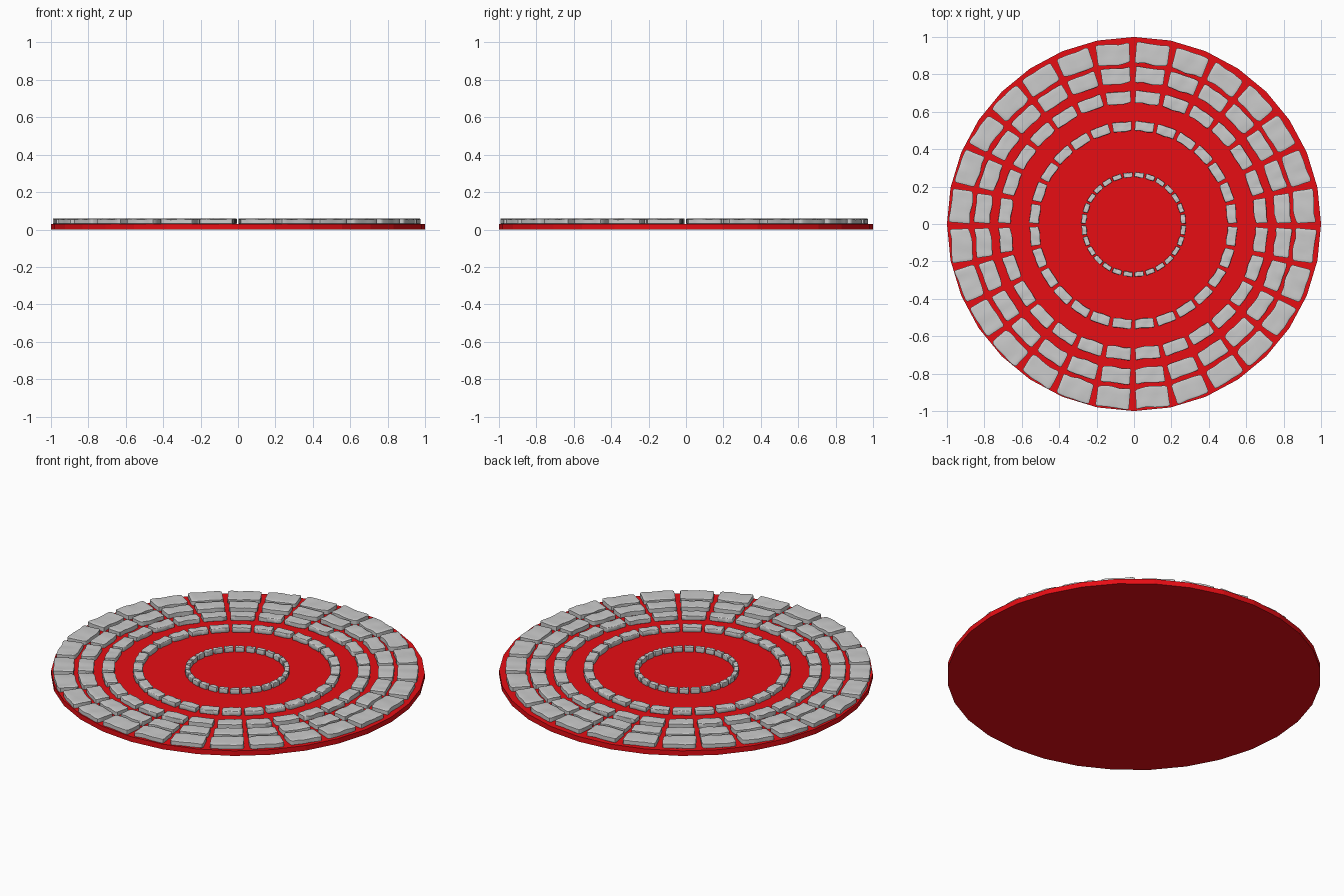
import bpy, bmesh, math
from mathutils import Vector, noise

if "Cube" in bpy.data.objects:
    bpy.data.objects.remove(bpy.data.objects["Cube"])

BASE_TOP = 0.03
COUNT = 28


def finish(bm, name):
    bmesh.ops.recalc_face_normals(bm, faces=bm.faces)
    mesh = bpy.data.meshes.new(name)
    bm.to_mesh(mesh)
    bm.free()
    ob = bpy.data.objects.new(name, mesh)
    bpy.context.collection.objects.link(ob)
    return ob


def add_stone(bm, angle, r_in, r_out, width, seed):
    """One worn block: rounded box with wavy sides, laid along the ring."""
    part = bmesh.new()
    bmesh.ops.create_cube(part, size=1.0)
    bmesh.ops.bevel(part, geom=part.edges[:], offset=0.09, segments=2,
                    profile=0.5, affect='EDGES')
    # slice across the length and depth so the outline can wobble
    for axis, cuts in ((0, 7), (1, 3)):
        for i in range(1, cuts):
            co, no = Vector((0, 0, 0)), Vector((0, 0, 0))
            co[axis], no[axis] = -0.41 + 0.82 * i / cuts, 1
            bmesh.ops.bisect_plane(part, geom=part.verts[:] + part.edges[:] + part.faces[:],
                                   plane_co=co, plane_no=no)
    depth, mid = r_out - r_in, (r_in + r_out) / 2
    shift = Vector((-0.007, -0.010)) * (mid / 0.92)   # rings sit slightly off centre
    c, s = math.cos(angle), math.sin(angle)
    new = {}
    for v in part.verts:
        u, w, h = v.co
        u *= 1 + 0.06 * w                             # wider on the outer side
        p = Vector((u * 2.6, w * 1.6, seed * 7.3))
        u += 0.025 * noise.noise(p + Vector((0, 0, 3)))
        w += 0.09 * noise.noise(p)
        z = BASE_TOP - 0.001 + (h + 0.5) * 0.028
        if h > 0.3:
            z += 0.004 * noise.noise(p * 1.3 + Vector((5, 0, 0)))
        t, r = u * width, mid + w * depth
        new[v] = bm.verts.new((r * c - t * s + shift.x, r * s + t * c + shift.y, z))
    for f in part.faces:
        bm.faces.new([new[v] for v in f.verts])
    part.free()


# red 32-sided base disc
bm = bmesh.new()
bmesh.ops.create_cone(bm, cap_ends=True, segments=32, radius1=1, radius2=1, depth=BASE_TOP)
bmesh.ops.translate(bm, verts=bm.verts, vec=(0, 0, BASE_TOP / 2))
base = finish(bm, "base_disc")
red = bpy.data.materials.new("red")
red.diffuse_color = (0.8, 0.004, 0.007, 1)
red.use_nodes = True
red.node_tree.nodes["Principled BSDF"].inputs["Base Color"].default_value = red.diffuse_color
base.data.materials.append(red)

# five concentric rings of stones: inner radius, outer radius, stone length
rings = [(0.867, 0.977, 0.177), (0.762, 0.846, 0.154), (0.652, 0.718, 0.131),
         (0.503, 0.554, 0.101), (0.253, 0.279, 0.049)]
for n, (r_in, r_out, width) in enumerate(rings, 1):
    bm = bmesh.new()
    for k in range(COUNT):
        add_stone(bm, math.tau * (k + 0.5) / COUNT, r_in, r_out, -width, k % 7 + 1)
    ob = finish(bm, f"stone_ring_{n}")
    bpy.ops.object.select_all(action='DESELECT')
    ob.select_set(True)
    bpy.context.view_layer.objects.active = ob
    bpy.ops.object.shade_smooth_by_angle(angle=math.radians(40))
